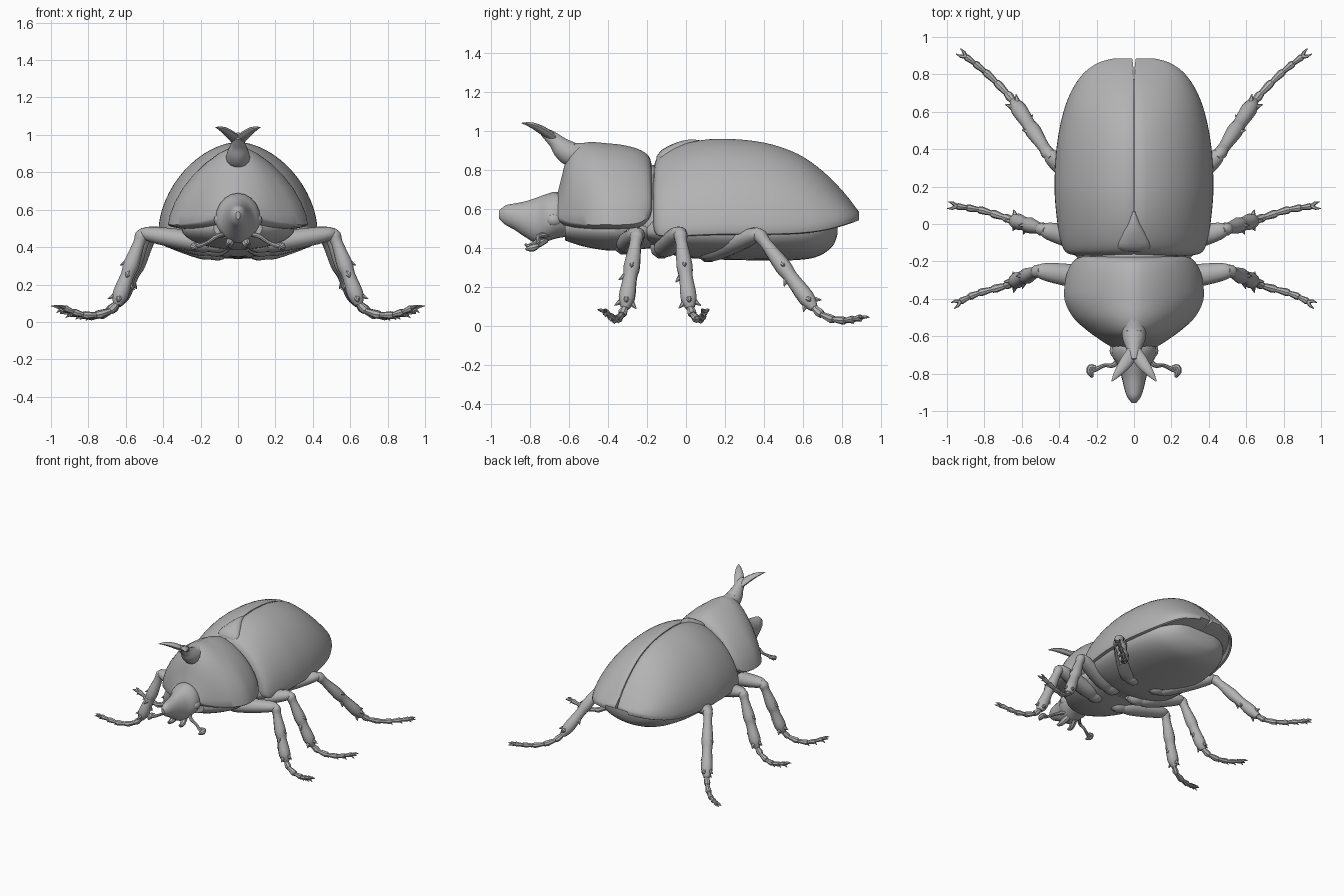
import bpy, bmesh, math
from mathutils import Vector

if "Cube" in bpy.data.objects:
    bpy.data.objects.remove(bpy.data.objects["Cube"])

shell = bpy.data.materials.new("grey_shell")
shell.diffuse_color = (0.45, 0.45, 0.45, 1)
shell.use_nodes = True
shell.node_tree.nodes["Principled BSDF"].inputs["Base Color"].default_value = shell.diffuse_color


def spline(rows, n):
    """Resample rows of numbers along a Catmull-Rom curve, n steps per span."""
    out = []
    for i in range(len(rows) - 1):
        a, b, c, d = (rows[max(0, min(len(rows) - 1, i + k))] for k in (-1, 0, 1, 2))
        for s in range(n):
            t = s / n
            out.append([0.5 * (2*q + (r-p)*t + (2*p-5*q+4*r-u)*t*t + (3*q-p-3*r+u)*t**3)
                        for p, q, r, u in zip(a, b, c, d)])
    return out + [list(rows[-1])]


def skin(name, ring_sets, mirror=False, angle=40):
    """Join lists of closed rings into one capped, smooth object."""
    bm = bmesh.new()
    for rings in ring_sets:
        vs = [[bm.verts.new(p) for p in ring] for ring in rings]
        k = len(vs[0])
        for a, b in zip(vs, vs[1:]):
            for i in range(k):
                bm.faces.new((a[i], a[(i+1) % k], b[(i+1) % k], b[i]))
        bm.faces.new(vs[0][::-1])
        bm.faces.new(vs[-1])
    bmesh.ops.recalc_face_normals(bm, faces=bm.faces)
    me = bpy.data.meshes.new(name)
    bm.to_mesh(me)
    bm.free()
    me.shade_smooth()
    me.set_sharp_from_angle(angle=math.radians(angle))
    me.materials.append(shell)
    ob = bpy.data.objects.new(name, me)
    bpy.context.collection.objects.link(ob)
    if mirror:
        ob.modifiers.new("mirror", 'MIRROR')
    return ob


def body(stations, n=4, k=32, power=1.0):
    """Rings from stations (y, half width, bottom, widest height, top).
    A power above 1 makes the upper half more roof-shaped."""
    rings = []
    for y, w, lo, mid, hi in spline(stations, n):
        ring = []
        for i in range(k):
            a = 2 * math.pi * i / k
            c, s = math.cos(a), math.sin(a)
            p = power if s > 0 else 1
            h = (hi - mid) if s > 0 else (mid - lo)
            ring.append((w * math.copysign(abs(c) ** p, c), y, mid + h * math.copysign(abs(s) ** p, s)))
        rings.append(ring)
    return rings


def tube(points, n=3, k=10, flat=1.0):
    """Round rings along points (x, y, z, radius); flat scales the upright axis."""
    rows = spline(points, n) if n > 1 else points
    ps = [Vector(r[:3]) for r in rows]
    rings = []
    for i, p in enumerate(ps):
        t = (ps[min(i+1, len(ps)-1)] - ps[max(i-1, 0)]).normalized()
        side = t.cross(Vector((0, 0, 1)))
        if side.length < 1e-3:
            side = Vector((1, 0, 0))
        side.normalize()
        up = side.cross(t)
        r = max(rows[i][3], 0.002)
        rings.append([p + r * (math.cos(a) * side + flat * math.sin(a) * up)
                      for a in (2 * math.pi * j / k for j in range(k))])
    return rings


# Wing cases: half domes with a fine seam and a rolled lower edge
wing = [(-0.168, .31, .54, .79), (-0.15, .365, .49, .86), (-0.08, .395, .48, .91), (0.05, .415, .485, .95),
        (0.2, .425, .49, .962), (0.4, .415, .49, .942), (0.57, .385, .495, .885),
        (0.7, .34, .51, .795), (0.8, .275, .535, .695), (0.86, .195, .555, .62), (0.885, .11, .565, .585)]
rings = []
for y, w, lo, hi in spline(wing, 4):
    seam = 0.002 + 0.008 * max(0, (y - 0.8) / 0.085) ** 2
    h = hi - lo
    ring = [(seam, y, lo), (seam, y, hi - 0.05 * h), (seam + .002, y, hi - 0.02 * h)]
    ring += [(max(seam + .007, w * math.sin(a) ** 1.13), y, lo + h * max(math.cos(a), 0) ** 1.13)
             for a in (math.pi / 2 * j / 16 for j in range(1, 17))]
    ring += [(w * .985, y, lo - .018), (w * .93, y, lo - .022), (w * .88, y, lo)]
    rings.append(ring)
skin("wing_cases", [rings], True)

# Small triangular shield between the wing cases
skin("shield", [body([(-0.15, .06, .8, .84, .87), (-0.12, .088, .8, .87, .905), (-0.05, .062, .85, .90, .94),
                      (0.02, .028, .88, .92, .956), (0.07, .004, .9, .94, .952)], 3, 16)])

# Abdomen under the wing cases
skin("abdomen", [body([(-0.2, .28, .42, .48, .6), (-0.12, .36, .39, .48, .6), (-0.03, .385, .355, .48, .6),
                       (0.15, .395, .342, .48, .6), (0.4, .385, .337, .48, .6), (0.58, .345, .34, .49, .6),
                       (0.68, .29, .36, .50, .6), (0.75, .21, .41, .51, .58), (0.775, .12, .47, .52, .56)])])

# Neck between the thorax shield and the wing cases
skin("neck", [body([(-0.26, .26, .42, .52, .84), (-0.2, .28, .41, .52, .83), (-0.12, .27, .40, .52, .82)],
                   power=1.15)])

# Thorax shield and the chest below it
skin("thorax_shield", [body([(-0.175, .28, .58, .60, .82), (-0.19, .315, .53, .565, .87),
                             (-0.24, .35, .49, .53, .905), (-0.32, .37, .485, .52, .927),
                             (-0.41, .37, .485, .52, .937), (-0.5, .325, .49, .52, .942),
                             (-0.57, .25, .495, .53, .92), (-0.61, .195, .505, .54, .86),
                             (-0.64, .15, .52, .55, .75), (-0.655, .125, .53, .56, .69)],
                            power=1.28)])
skin("chest", [body([(-0.62, .13, .44, .5, .56), (-0.53, .22, .41, .5, .56), (-0.4, .29, .388, .5, .56),
                     (-0.28, .3, .39, .5, .56), (-0.18, .27, .40, .5, .56)])])

# Forked horn rising from the thorax shield
skin("thorax_horn", [tube([(0, -.40, .915, .02), (0, -.50, .893, .048), (0, -.575, .878, .064),
                           (0, -.625, .905, .058), (0, -.665, .945, .041), (0, -.70, .975, .032),
                           (0, -.73, .995, .022)], 4, 14)])
skin("horn_forks", [tube([(0, -.665, .955, .028), (.018, -.70, .98, .034), (.042, -.738, 1.004, .034),
                          (.07, -.775, 1.024, .027), (.095, -.808, 1.035, .017),
                          (.12, -.842, 1.04, .002)], 3, 10, .6)], True)

# Head with a pointed snout and flush eyes
skin("head", [body([(-0.6, .10, .46, .55, .66), (-0.66, .12, .45, .55, .688), (-0.71, .115, .435, .54, .678),
                    (-0.76, .085, .422, .53, .66), (-0.82, .066, .455, .54, .64), (-0.88, .052, .495, .56, .628),
                    (-0.925, .036, .52, .57, .618), (-0.957, .012, .55, .57, .59)], 4, 20)])
skin("eyes", [tube([(.08, -.635, .545, .02), (.09, -.66, .545, .035), (.093, -.69, .545, .035),
                    (.085, -.72, .545, .012)], 3, 12)], True)

# Antennae with bent clubs, and short mouth feelers
skin("antennae", [tube([(.06, -.70, .47, .014), (.11, -.755, .46, .013), (.155, -.755, .43, .010),
                        (.2, -.775, .41, .012), (.225, -.785, .405, .013)], 3, 8),
                  tube([(.205, -.768, .41, .012), (.232, -.765, .41, .016), (.235, -.79, .40, .019),
                        (.222, -.82, .395, .006)], 3, 8)], True)
skin("mouth_feelers", [tube([(.03, -.72, .45, .025), (.045, -.765, .42, .022), (.05, -.80, .41, .014),
                             (.05, -.825, .42, .004)], 3, 8)], True)


def leg(name, hip, knee, ankle, foot):
    """Coxa, thigh, spiny shin, beaded foot and claws for one mirrored pair."""
    hip, knee, ankle = Vector(hip), Vector(knee), Vector(ankle)
    at = lambda a, b, t, r: (*a.lerp(b, t), r)
    parts = [tube([at(hip, knee, -.2, .02), at(hip, knee, 0, .058), at(hip, knee, .35, .063),
                   at(hip, knee, .75, .054), at(hip, knee, .97, .040), at(hip, knee, 1.06, .014)], 3, 12, .85)]
    inner = Vector((hip.x * .3, hip.y - .03, hip.z + .01))
    parts.append(tube([at(inner, hip, 0, .035), at(inner, hip, .5, .06), at(inner, hip, 1.3, .03)], 3, 10))
    parts.append(tube([at(knee, ankle, -.06, .014), at(knee, ankle, .03, .036), at(knee, ankle, .15, .031),
                       at(knee, ankle, .45, .043), at(knee, ankle, .6, .036), at(knee, ankle, .88, .043),
                       at(knee, ankle, 1.02, .022)], 3, 10))
    # shin spines
    axis = (ankle - knee).normalized()
    out = Vector((1, 0, .25)).normalized()
    across = axis.cross(out).normalized()
    for t, d in ((.42, out), (.58, across), (.7, -out), (.9, out), (.93, across), (.93, -across)):
        p = knee.lerp(ankle, t) + d * .022
        q = p + d * .035 + axis * .03
        parts.append(tube([(*p, .02), (*q, .001)], 1, 6))
    # beaded foot
    path = spline([tuple(ankle)] + foot, 5)
    beads = []
    for i in range(5):
        for f, r in ((0, .016), (.75, .024), (.98, .020)):
            j = (i + f) / 5 * (len(path) - 1)
            a = min(int(j), len(path) - 2)
            beads.append((*Vector(path[a]).lerp(Vector(path[a + 1]), j - a), r * (1 - .06 * i)))
        p = Vector(beads[-2][:3])
        parts.append(tube([(*p, .012), (*(p + axis * .012 + Vector((.025, 0, -.012))), .001)], 1, 5))
    parts.append(tube(beads, 1, 8))
    # claws
    tip, d = Vector(path[-1]), (Vector(path[-1]) - Vector(path[-3])).normalized()
    s = d.cross(Vector((0, 0, 1))).normalized()
    for sign in (-1, 1):
        m, e = tip + d * .022 + s * sign * .014, tip + d * .05 + s * sign * .018
        parts.append(tube([(*tip, .011), (*m, .009), (e.x, e.y, e.z - .008, .001)], 2, 6))
    skin(name, parts, True)


leg("front_legs", (.17, -.30, .42), (.51, -.25, .475), (.645, -.31, .10),
    [(.70, -.335, .05), (.80, -.36, .035), (.87, -.385, .05), (.93, -.415, .075)])
leg("middle_legs", (.18, -.11, .40), (.485, -.03, .48), (.645, .02, .10),
    [(.71, .04, .05), (.80, .07, .035), (.88, .085, .05), (.95, .095, .075)])
leg("hind_legs", (.17, .13, .38), (.455, .37, .475), (.64, .65, .10),
    [(.69, .71, .05), (.77, .79, .03), (.84, .85, .035), (.90, .895, .045)])
